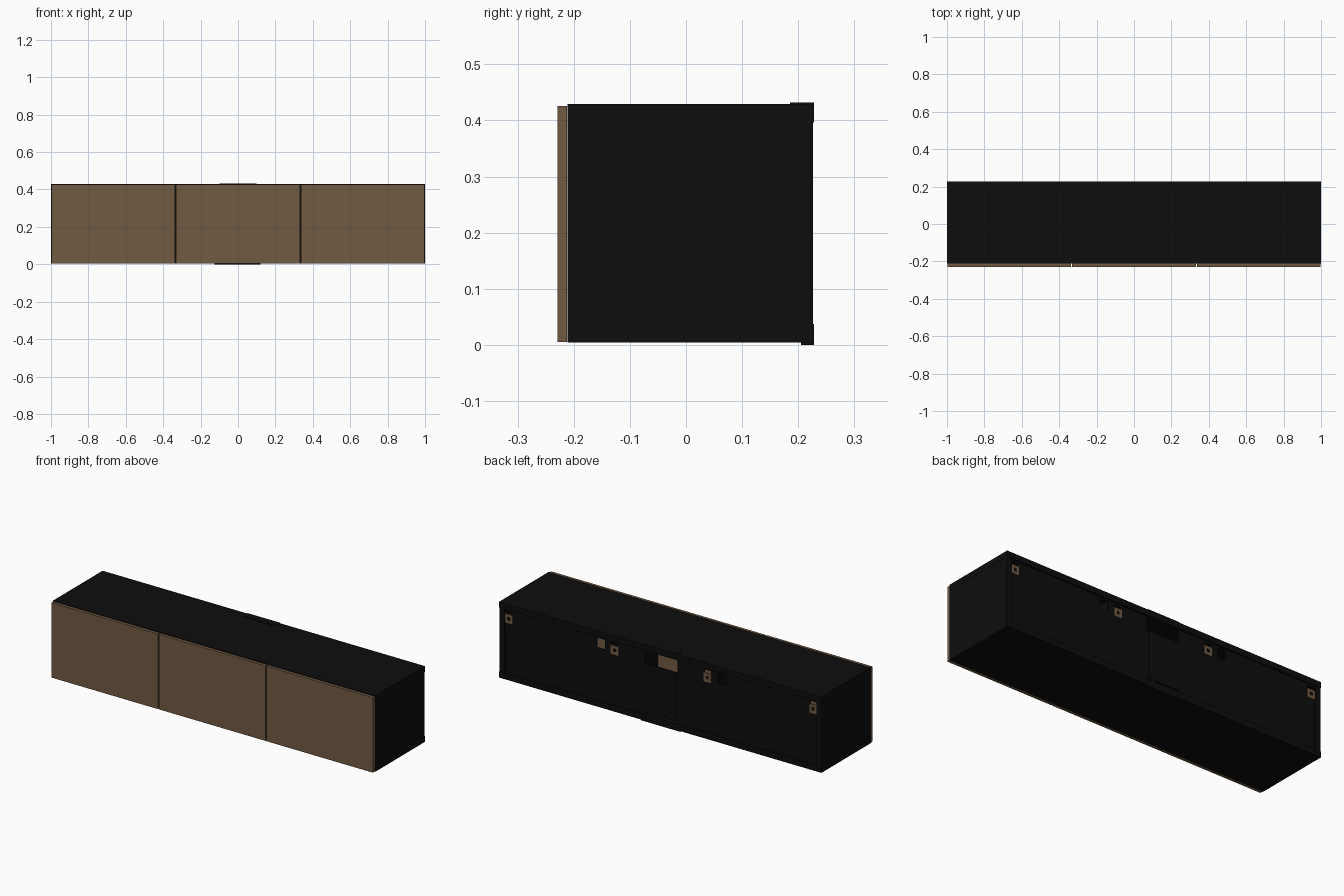
import bpy
import bmesh

cube = bpy.data.objects.get("Cube")
if cube:
    bpy.data.objects.remove(cube, do_unlink=True)


def material(name, rgb):
    m = bpy.data.materials.new(name)
    m.use_nodes = True
    m.diffuse_color = (*rgb, 1)
    m.node_tree.nodes["Principled BSDF"].inputs["Base Color"].default_value = (*rgb, 1)
    return m


BROWN = material("walnut brown", (0.165, 0.100, 0.054))
BLACK = material("matte black", (0.004, 0.004, 0.004))


def add_object(name, bm, mat):
    mesh = bpy.data.meshes.new(name)
    bm.to_mesh(mesh)
    bm.free()
    mesh.materials.append(mat)
    obj = bpy.data.objects.new(name, mesh)
    bpy.context.collection.objects.link(obj)
    return obj


def box(name, xr, yr, zr, mat):
    bm = bmesh.new()
    bmesh.ops.create_cube(bm, size=1)
    for v in bm.verts:
        for i, (lo, hi) in enumerate((xr, yr, zr)):
            v.co[i] = lo if v.co[i] < 0 else hi
    return add_object(name, bm, mat)


def panel_with_holes(name, xr, zr, y, thickness, holes, mat):
    """Upright panel split along the hole edges, with the hole cells left out."""
    xs = sorted({*xr, *(x for h in holes for x in h[:2])})
    zs = sorted({*zr, *(z for h in holes for z in h[2:])})
    bm = bmesh.new()
    for x0, x1 in zip(xs, xs[1:]):
        for z0, z1 in zip(zs, zs[1:]):
            cx, cz = (x0 + x1) / 2, (z0 + z1) / 2
            if any(a < cx < b and c < cz < d for a, b, c, d in holes):
                continue
            corners = ((x0, z0), (x0, z1), (x1, z1), (x1, z0))
            bm.faces.new([bm.verts.new((px, y, pz)) for px, pz in corners])
    bmesh.ops.remove_doubles(bm, verts=bm.verts, dist=0.0001)
    obj = add_object(name, bm, mat)
    solid = obj.modifiers.new("thickness", "SOLIDIFY")
    solid.thickness = thickness
    solid.offset = 0
    return obj


FRONT, BACK = -0.211, 0.228
BOTTOM, TOP = 0.004, 0.429
BOARD = 0.033

# Carcass boards
box("top_board", (-1, 1), (FRONT, BACK), (TOP - BOARD, TOP), BLACK)
box("bottom_board", (-1, 1), (FRONT, BACK), (BOTTOM, BOTTOM + BOARD), BLACK)
for side, s in (("left", 1), ("right", -1)):
    x = sorted((s * 0.967, s * 0.999))
    box(side + "_side_board", x, (FRONT, BACK - 0.002),
        (BOTTOM + BOARD, TOP - BOARD), BLACK)
    x = sorted((s * 0.322, s * 0.345))
    box(side + "_divider", x, (FRONT, 0.212), (BOTTOM + BOARD, TOP - BOARD), BLACK)

# Doors
for name, centre in (("right_door", -2 / 3), ("middle_door", 0), ("left_door", 2 / 3)):
    box(name, (centre - 0.331, centre + 0.331), (-0.229, FRONT - 0.001),
        (0.005, 0.426), BROWN)

# Back panel with openings for wiring and hangers
HANGERS = (-0.945, -0.288, 0.288, 0.945)
holes = [(-0.1, 0.1, 0.32, 0.396), (-0.1, 0.1, 0.037, 0.05)]
holes += [(x - 0.025, x + 0.025, 0.33, 0.385) for x in (-0.375, 0.375)]
holes += [(x - 0.021, x + 0.021, 0.33, 0.385) for x in HANGERS]
panel_with_holes("back_panel", (-0.967, 0.967),
                 (BOTTOM + BOARD, TOP - BOARD), 0.215, 0.006, holes, BLACK)

# Wall hangers: plate with a dark screw hole
for i, x in enumerate(HANGERS, 1):
    box(f"hanger_plate_{i}", (x - 0.024, x + 0.024), (0.217, 0.222),
        (0.32, 0.37), BROWN)
    box(f"hanger_hole_{i}", (x - 0.008, x + 0.008), (0.221, 0.224),
        (0.337, 0.354), BLACK)

# Central cable cover and its thin flanges
box("cable_cover", (-0.09, 0.09), (0.217, 0.222), (0.05, 0.32), BLACK)
box("top_flange", (-0.1, 0.1), (0.185, BACK), (TOP, 0.432), BLACK)
box("bottom_flange", (-0.125, 0.12), (0.205, BACK), (0, BOTTOM), BLACK)
